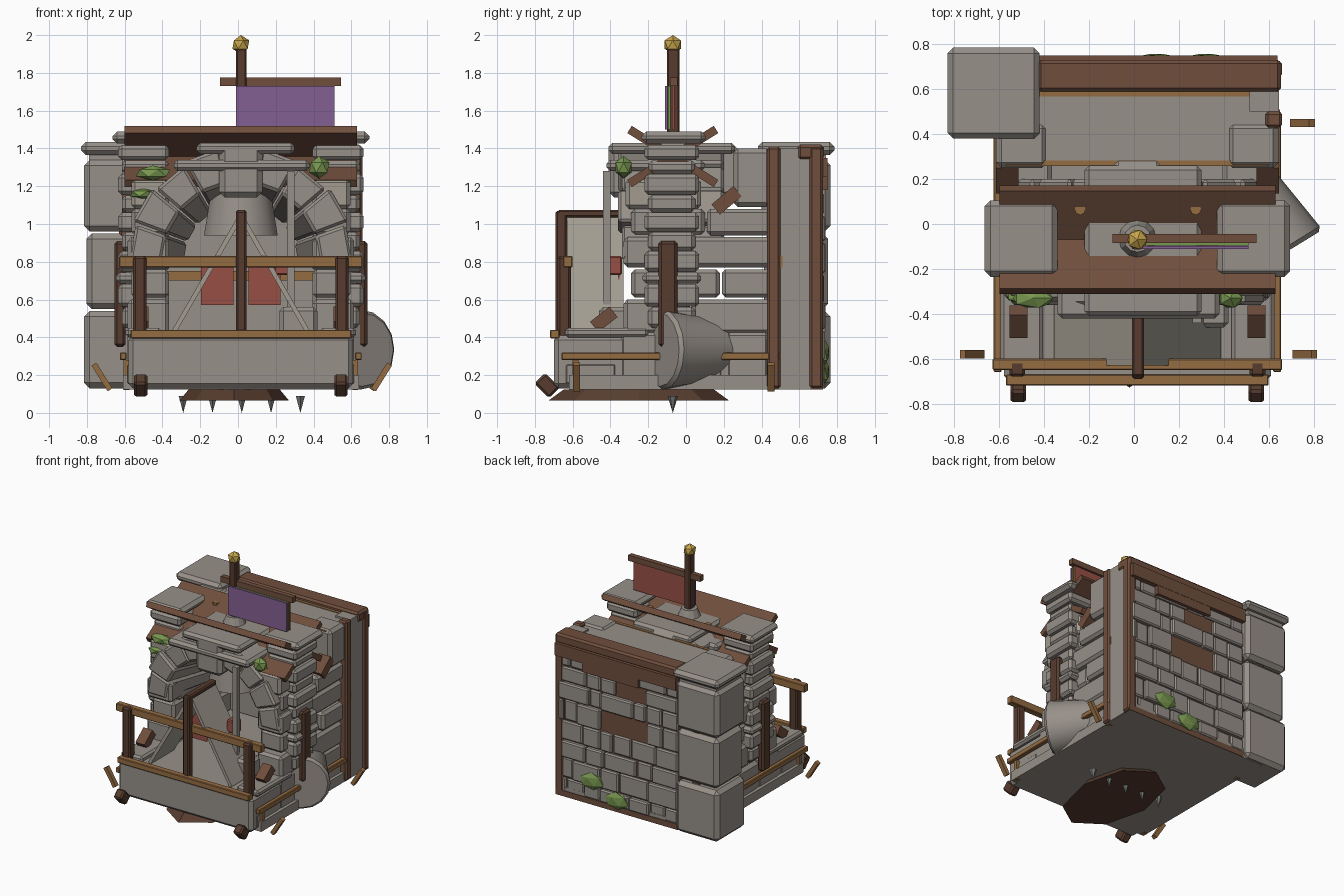
import bpy, bmesh, math, random
from mathutils import Matrix, Vector, Euler

random.seed(4)
if "Cube" in bpy.data.objects:
    bpy.data.objects.remove(bpy.data.objects["Cube"])


def material(name, *rgb):
    mat = bpy.data.materials.new(name)
    mat.use_nodes = True
    mat.diffuse_color = (*rgb, 1)
    mat.node_tree.nodes["Principled BSDF"].inputs["Base Color"].default_value = (*rgb, 1)
    return mat


STONE = material("grey stone", .31, .28, .25)
PALE = material("pale stone", .36, .33, .28)
WOOD = material("brown wood", .16, .076, .046)
DARK = material("dark wood", .095, .045, .028)
TAN = material("tan wood", .30, .15, .055)
PURPLE = material("purple cloth", .23, .115, .29)
RED = material("red cloth", .31, .08, .06)
GREEN = material("green moss", .19, .31, .08)
GOLD = material("gold", .58, .38, .07)
IRON = material("iron", .17, .18, .17)
MID = .015  # mirror plane of the building


def finish(name, bm, mat, bevel=0.0, smooth=False):
    bmesh.ops.recalc_face_normals(bm, faces=bm.faces)
    mesh = bpy.data.meshes.new(name)
    bm.to_mesh(mesh)
    bm.free()
    mesh.materials.append(mat)
    if smooth:
        mesh.shade_smooth()
        mesh.set_sharp_from_angle(angle=math.radians(40))
    obj = bpy.data.objects.new(name, mesh)
    bpy.context.collection.objects.link(obj)
    if bevel:
        mod = obj.modifiers.new("chamfer", "BEVEL")
        mod.width = bevel
        mod.segments = 1
    return obj


def box(name, mat, xs, ys, zs, bevel=0.0, rot=(0, 0, 0)):
    """Box from its ranges, turned in degrees about its own centre."""
    bm = bmesh.new()
    bmesh.ops.create_cube(bm, size=1)
    ranges = (xs, ys, zs)
    bmesh.ops.scale(bm, verts=bm.verts, vec=[abs(b - a) for a, b in ranges])
    obj = finish(name, bm, mat, bevel)
    obj.location = [(a + b) / 2 for a, b in ranges]
    obj.rotation_euler = [math.radians(a) for a in rot]
    return obj


def pair(name, mat, xs, ys, zs, bevel=0.0, rot=(0, 0, 0)):
    """The same box on both sides of the middle."""
    for side, label in ((1, "left"), (-1, "right")):
        box(f"{label}_{name}", mat, [MID + side * x for x in xs], ys, zs, bevel,
            (rot[0], rot[1] * side, rot[2] * side))


def round_part(name, mat, centre, r1, r2, depth, sides, rot=(0, 0, 0), smooth=False, bevel=0.0):
    bm = bmesh.new()
    bmesh.ops.create_cone(bm, cap_ends=True, segments=sides, radius1=r1, radius2=r2, depth=depth)
    obj = finish(name, bm, mat, bevel, smooth)
    obj.location = centre
    obj.rotation_euler = rot
    return obj


def blob(name, mat, centre, size, rot=(0, 0, 0)):
    bm = bmesh.new()
    bmesh.ops.create_icosphere(bm, subdivisions=1, radius=1)
    bmesh.ops.scale(bm, verts=bm.verts, vec=size)
    obj = finish(name, bm, mat)
    obj.location = centre
    obj.rotation_euler = rot
    return obj


# Platform, floor and side foundations
box("platform", STONE, (-.58, .61), (-.70, .50), (.13, .41), .025)
box("floor_slab", STONE, (-.61, .64), (-.62, .72), (.125, .2))
for row, (y0, y1) in enumerate(((-.65, -.36), (-.35, -.08), (-.07, .2), (.21, .44))):
    pair(f"foundation_block_{row}", STONE, (.4, .6), (y0, y1), (.14, .27 + .16 * (row % 2)), .02)
pair("foundation_ledge", STONE, (.42, .61), (-.64, -.2), (.4, .45), .015)

# Side walls of stacked blocks
for level, (z0, z1) in enumerate(((.42, .6), (.61, .76), (.77, .93), (.94, 1.08))):
    split = (.02, .18, -.08, .1)[level]
    pair(f"wall_front_block_{level}", STONE, (.38, .6 - .02 * (level % 2)), (-.33 + .04 * (level % 2), split), (z0, z1), .02)
    pair(f"wall_back_block_{level}", STONE, (.38, .6 + .01 * (level % 2)), (split + .01, .45), (z0, z1), .02)
pair("upper_wall_block", STONE, (.4, .63), (.25, .45), (1.09, 1.4), .025)
pair("shoulder_block", PALE, (.38, .58), (-.32, .08), (1.08, 1.24), .02)

# Side pillars, with alternating widths
level_z = .45
for level, height in enumerate((.11, .12, .06, .11, .1, .1, .09, .11, .07, .08)):
    grow = .02 * (level % 2) + (.03 if level == 2 else 0)
    pair(f"pillar_stone_{level}", STONE, (.38, .63 + grow), (-.2 - grow, .05 + grow),
         (level_z, level_z + height), .02)
    level_z += height + .002
pair("pillar_cap", STONE, (.355, .68), (-.235, .105), (1.425, 1.49), .025)

# Arch of flared wedges
WEDGES = 9
for i in range(WEDGES):
    if i == WEDGES // 2:
        continue
    a0, a1 = (math.pi * (i + k) / WEDGES for k in (.03, .97))
    grow = .02 * (i % 2)
    bm = bmesh.new()
    rings = []
    for y, inner in ((-.34 - grow, .42), (.2, .3)):
        rings.append([bm.verts.new((MID + r * math.cos(a), y, .8 + r * math.sin(a)))
                      for r, a in ((inner, a0), (.59 + grow, a0), (.59 + grow, a1), (inner, a1))])
    bm.faces.new(rings[0])
    bm.faces.new(rings[1][::-1])
    for k in range(4):
        n = (k + 1) % 4
        bm.faces.new((rings[0][k], rings[1][k], rings[1][n], rings[0][n]))
    finish(f"arch_wedge_{i}", bm, STONE, .015)
box("keystone", STONE, (-.1, .13), (-.41, .28), (1.14, 1.42), .03)
box("arch_lower_slab", STONE, (-.34, .38), (-.42, .1), (1.28, 1.34), .02)
box("arch_upper_slab", STONE, (-.22, .3), (-.41, .26), (1.37, 1.43), .02)
round_part("vault_boss", STONE, (MID, -.05, 1.06), .2, .16, .24, 14, smooth=True)

# Back wall with loose stones over a wooden core
box("back_wall_core", STONE, (-.6, .62), (.5, .66), (.13, 1.38))
box("back_wall_boards", WOOD, (-.45, .63), (.66, .705), (.13, 1.38))
z = .17
while z < 1.24:
    height = random.uniform(.09, .17)
    x = -.43
    while x < .6:
        width = min(random.uniform(.1, .3), .63 - x)
        bare = -.28 < x < .12 and .4 < z < 1.05
        if not (bare and random.random() < .4):
            box("back_stone", STONE, (x, x + width - .007), (.66, random.uniform(.715, .74)),
                (z, min(z + height - .007, 1.32)), .01)
        x += width
    z += height
box("back_sill", WOOD, (-.43, .65), (.66, .725), (.125, .17))

# Timber frames at the back corners
for y0, y1 in ((.43, .5), (.655, .725)):
    pair(f"frame_post_{y0}", WOOD, (.57, .645), (y0, y1), (.13, 1.41), .012)
pair("frame_infill", STONE, (.5, .63), (.5, .66), (.13, 1.4))

# Roof slab and beams
box("roof_slab", STONE, (-.57, .6), (.28, .575), (1.33, 1.385))
for y in (.27, .58):
    box("roof_edge_strip", TAN, (-.57, .6), (y - .012, y + .012), (1.33, 1.39))
box("back_top_beam", WOOD, (-.43, .655), (.59, .73), (1.34, 1.42), .015)
box("back_hanging_board", WOOD, (-.43, .64), (.7, .75), (1.25, 1.35))
box("back_short_board", WOOD, (-.1, .4), (.7, .748), (1.18, 1.25))

# Crossed planks over the pillars
for tilt in (-32, 32):
    box("crossed_plank", WOOD, (-.6, .63), (-.34, .2), (1.335, 1.38), 0, (tilt, 0, 0))
for x in (-.24, .275):
    round_part("plank_peg", TAN, (x, .065, 1.45), .025, .025, .05, 8)

# Corner chimney tower
for i, (z0, z1) in enumerate(((.13, .54), (.55, .95), (.96, 1.34))):
    shift = .012 * (i % 2)
    box(f"tower_block_{i}", STONE, (-.815 + shift, -.435), (.4 + shift, .765 - shift), (z0, z1), .03)
box("tower_neck", STONE, (-.79, -.46), (.43, .74), (1.32, 1.39))
box("tower_cap", STONE, (-.83, -.42), (.38, .785), (1.365, 1.435), .025)

# Balcony posts and rails
pair("balcony_post", DARK, (.5, .57), (-.68, -.61), (.3, .83), .012)
pair("balcony_foot", DARK, (.495, .565), (-.775, -.695), (.09, .2), .012, (45, 0, 0))
box("balcony_top_rail", TAN, (-.63, .66), (-.65, -.6), (.77, .83), .005)
box("inner_beam", TAN, (-.62, .65), (.46, .51), (.77, .83))
box("inner_lower_beam", TAN, (-.55, .57), (.44, .49), (.7, .75))
box("balcony_low_rail", TAN, (-.57, .6), (-.72, -.67), (.395, .44), .005)
pair("side_rail", TAN, (.605, .64), (-.66, .5), (.28, .32), .005)
for y in (-.585, .455):
    pair("rail_strut", TAN, (.59, .62), (y - .015, y + .015), (.12, .28))
pair("side_post", DARK, (.61, .67), (-.145, -.045), (.35, .91), .015)

# Wooden braces
pair("lower_brace", WOOD, (.49, .57), (-.5, -.37), (.46, .53), 0, (38, 0, 0))
pair("upper_brace", WOOD, (.53, .63), (.14, .29), (1.09, 1.16), 0, (40, 0, 0))

# Tent: centre post, ridge and sloped sheets
box("tent_post", DARK, (-.01, .045), (-.69, -.63), (.42, 1.07), .01)
box("tent_ridge", DARK, (-.01, .045), (-.68, -.33), (1.035, 1.075), .01)
pair("tent_sheet", PALE, (.17, .195), (-.63, -.33), (.37, 1.085), 0, (0, -30, 0))
pair("hanging_cloth", RED, (.04, .21), (-.36, -.352), (.57, .79))
box("red_crate", RED, (.19, .27), (-.42, -.34), (.73, .83), .008)
box("thin_pillar", STONE, (.26, .3), (-.44, -.4), (.42, 1.28))
box("thin_pillar_base", STONE, (.22, .42), (-.46, -.3), (.41, .56), .02)

# Flag on its pole
round_part("pole_base", STONE, (MID, -.065, 1.44), .1, .06, .1, 12)
box("flag_pole", DARK, (-.01, .045), (-.1, -.035), (1.4, 1.93), .008)
box("flag_crossbar", WOOD, (-.095, .545), (-.085, -.045), (1.73, 1.775))
for name, mat, y0 in (("front", PURPLE, -.112), ("lining", GREEN, -.095), ("back", RED, -.075)):
    box(f"flag_{name}", mat, (-.01, .51), (y0, y0 + .014), (1.5, 1.73))
blob("pole_ball", GOLD, (MID, -.07, 1.95), (.05, .05, .05))

# Round stone drum leaning on the left wall
direction = Vector((.52, -.85, 0))
round_part("stone_drum", STONE, (.56, .02, .335), .165, .215, .37, 16,
           direction.to_track_quat("Z", "Y").to_euler(), True, .02)

# Moss clumps
for x, y, z, sx, sz in ((-.45, -.33, 1.27, .1, .04), (-.5, -.31, 1.16, .08, .03), (.43, -.33, 1.3, .06, .06)):
    blob("arch_moss", GREEN, (x, y, z), (sx, .05, sz))
for x, z in ((.1, .22), (.32, .32)):
    blob("back_moss", GREEN, (x, .735, z), (.11, .025, .07), (0, .15, 0))

# Loose sticks around the base
for x, y, lean in ((-.72, -.58, -32), (.76, -.58, 32), (.75, .45, 32)):
    box("loose_stick", TAN, (x - .015, x + .015), (y - .018, y + .018), (.11, .27), 0, (0, lean, 0))

# Underside shard and spikes
shard = round_part("underside_shard", DARK, (-.02, -.25, .095), .29, .24, .06, 8)
shard.scale = (1, 1.65, 1)
for i in range(5):
    round_part("spike", IRON, (-.29 + i * .155, -.07, .045), 0, .028, .09, 6)
